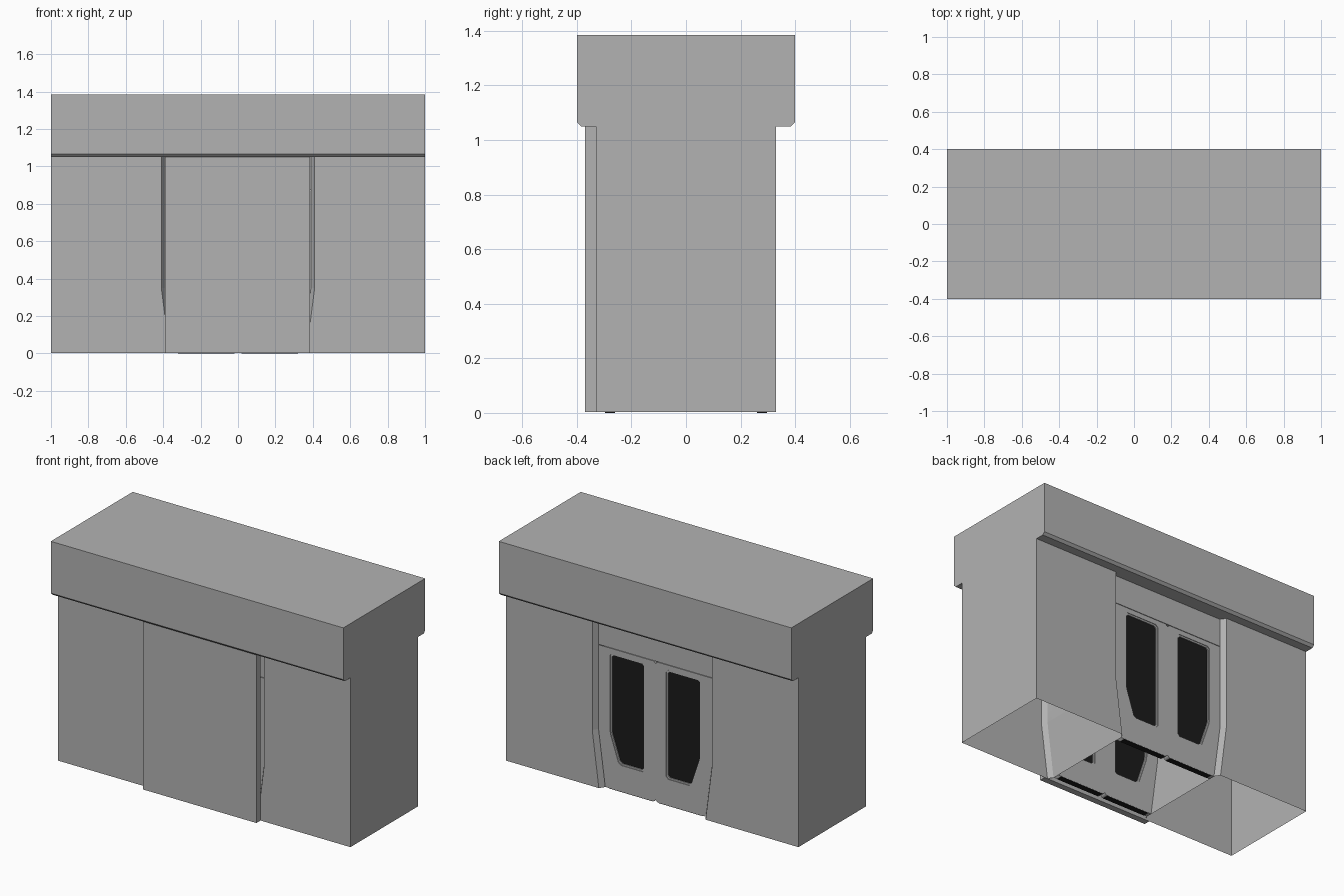
import bpy
import bmesh
import math
from mathutils import Vector

cube = bpy.data.objects.get("Cube")
if cube:
    bpy.data.objects.remove(cube, do_unlink=True)


def material(name, value):
    mat = bpy.data.materials.new(name)
    mat.use_nodes = True
    colour = (value, value, value, 1)
    mat.diffuse_color = colour
    mat.node_tree.nodes["Principled BSDF"].inputs["Base Color"].default_value = colour
    return mat


GREY = material("light grey", 0.45)
DARK = material("near black", 0.011)


def add_object(name, mesh, mat):
    mesh.materials.clear()
    mesh.materials.append(mat)
    obj = bpy.data.objects.new(name, mesh)
    bpy.context.collection.objects.link(obj)
    return obj


def loft(name, rings, mat, caps=True):
    """Skin closed rings of points, with optional end caps."""
    bm = bmesh.new()
    rows = [[bm.verts.new(p) for p in ring] for ring in rings]
    n = len(rows[0])
    for low, high in zip(rows, rows[1:]):
        for i in range(n):
            j = (i + 1) % n
            bm.faces.new((low[i], low[j], high[j], high[i]))
    if caps:
        bm.faces.new(rows[0])
        bm.faces.new(rows[-1])
    bmesh.ops.recalc_face_normals(bm, faces=bm.faces)
    mesh = bpy.data.meshes.new(name)
    bm.to_mesh(mesh)
    bm.free()
    return add_object(name, mesh, mat)


def box(name, x, y, z, mat):
    return loft(name, [[(x[0], y[0], h), (x[1], y[0], h), (x[1], y[1], h), (x[0], y[1], h)]
                       for h in z], mat)


def plate(name, outlines, y, thickness, mat):
    """Upright plate from x,z outlines; a second outline becomes a hole."""
    curve = bpy.data.curves.new(name, "CURVE")
    curve.dimensions = "2D"
    curve.fill_mode = "BOTH"
    curve.extrude = thickness / 2
    for points in outlines:
        spline = curve.splines.new("POLY")
        spline.points.add(len(points) - 1)
        for point, (px, pz) in zip(spline.points, points):
            point.co = (px, pz, 0, 1)
        spline.use_cyclic_u = True
    temp = bpy.data.objects.new(name + " outline", curve)
    bpy.context.collection.objects.link(temp)
    graph = bpy.context.evaluated_depsgraph_get()
    mesh = bpy.data.meshes.new_from_object(temp.evaluated_get(graph))
    bpy.data.objects.remove(temp, do_unlink=True)
    obj = add_object(name, mesh, mat)
    obj.rotation_euler.x = math.pi / 2
    obj.location.y = y
    return obj


def clipped(points, cut):
    """Cut every corner of an outline."""
    result = []
    for i, p in enumerate(points):
        here = Vector(p)
        for other in (points[i - 1], points[(i + 1) % len(points)]):
            result.append(tuple(here + (Vector(other) - here).normalized() * cut))
    return result


BASE, BEND, DOOR_TOP, WALL_TOP, TOP = 0.003, 0.35, 0.87, 1.05, 1.385

# Header with chamfered lower edges
profile = [(-0.385, WALL_TOP), (-0.4, 1.065), (-0.4, TOP), (0.4, TOP), (0.4, 1.065), (0.385, WALL_TOP)]
loft("header", [[(x, y, z) for y, z in profile] for x in (-1, 1)], GREY)

# Hollow side walls, open below, tapering in toward the doorway at the foot
for side, s in (("left", 1), ("right", -1)):
    rings = []
    for z, half in ((BASE, 0.365), (BEND, 0.41), (WALL_TOP, 0.41)):
        plan = [(half - 0.02, -0.3), (half, -0.33), (1, -0.33),
                (1, 0.33), (half, 0.33), (half - 0.02, 0.3)]
        rings.append([(s * x, y, z) for x, y in plan])
    loft(side + "_wall", rings, GREY, caps=False)

# Panel covering the front doorway
box("front_panel", (-0.39, 0.385), (-0.37, -0.33), (BASE, WALL_TOP), GREY)

# Door leaf and window outlines for one half
leaf = [(0, 0.016), (0.012, BASE), (0.344, BASE), (0.39, BEND),
        (0.39, DOOR_TOP), (0.012, DOOR_TOP), (0, DOOR_TOP - 0.012)]
window = clipped([(0.072, 0.165), (0.25, 0.165), (0.312, 0.35), (0.312, 0.84), (0.072, 0.84)], 0.015)
glass = clipped([(0.082, 0.175), (0.243, 0.175), (0.302, 0.352), (0.302, 0.83), (0.082, 0.83)], 0.012)

# Double doors at both ends of the passage
for end, y in (("front", -0.278), ("back", 0.278)):
    box(end + "_lintel", (-0.39, 0.39), (y - 0.019, y + 0.019), (DOOR_TOP + 0.003, WALL_TOP), GREY)
    for side, s in (("left", 1), ("right", -1)):
        name = end + "_" + side

        def flip(points):
            return [(s * x, z) for x, z in points]

        plate(name + "_door", [flip(leaf), flip(window)], y, 0.038, GREY)
        plate(name + "_window_rim", [flip(window), flip(glass)], y, 0.03, GREY)
        plate(name + "_glass", [flip(glass)], y, 0.018, DARK)
        box(name + "_bottom_seal", sorted((s * 0.02, s * 0.32)), (y - 0.018, y + 0.018), (0, BASE), DARK)
